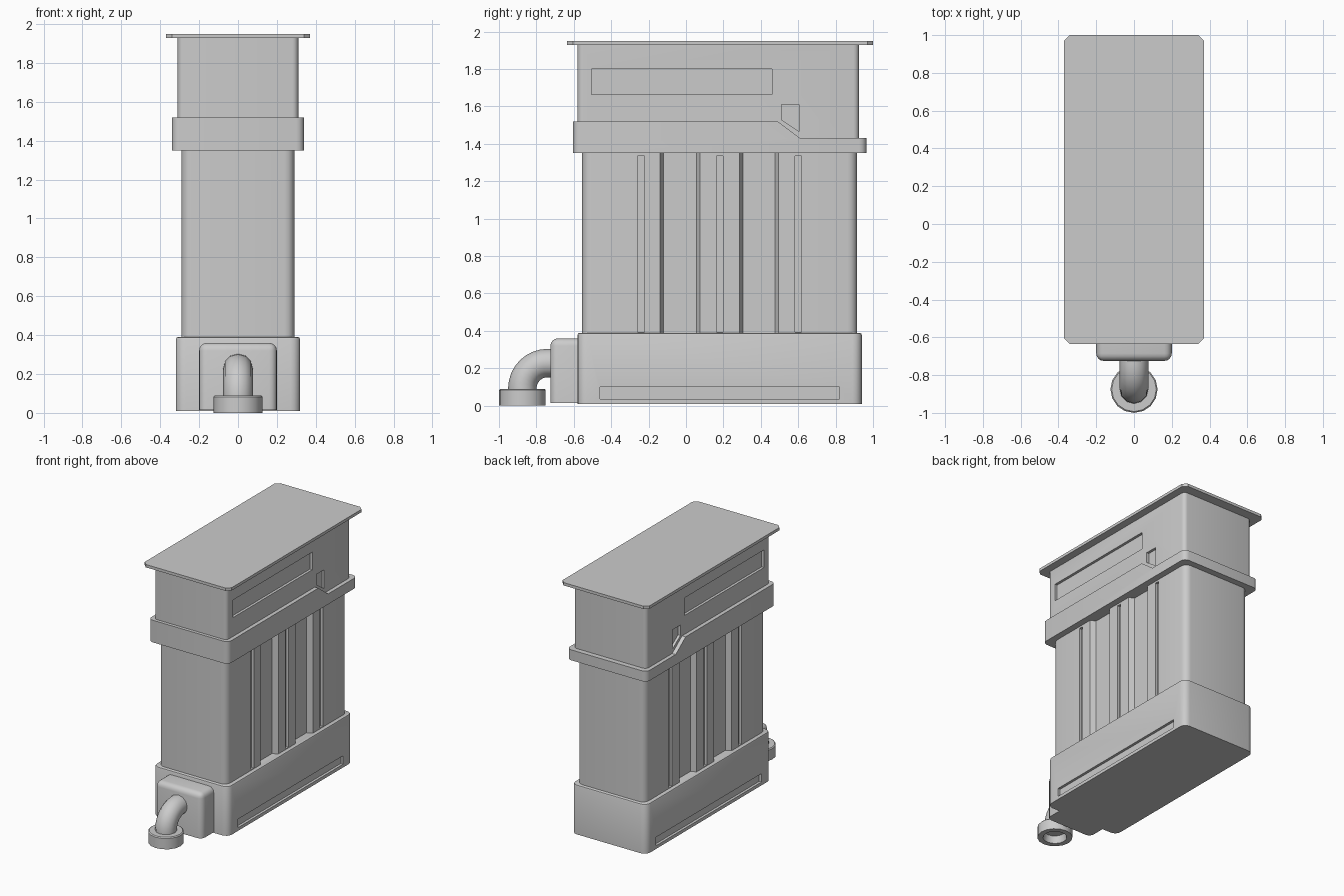
import bpy, bmesh, math

if "Cube" in bpy.data.objects:
    bpy.data.objects.remove(bpy.data.objects["Cube"])


def finish(name, bm):
    bmesh.ops.recalc_face_normals(bm, faces=bm.faces)
    me = bpy.data.meshes.new(name)
    bm.to_mesh(me)
    bm.free()
    ob = bpy.data.objects.new(name, me)
    bpy.context.collection.objects.link(ob)
    return ob


def activate(ob):
    bpy.ops.object.select_all(action='DESELECT')
    ob.select_set(True)
    bpy.context.view_layer.objects.active = ob


def smooth(ob, angle=35):
    activate(ob)
    bpy.ops.object.shade_smooth_by_angle(angle=math.radians(angle))


def add_prism(bm, pts, x0, x1):
    """Extrude a (y, z) outline along x."""
    a = [bm.verts.new((x0, y, z)) for y, z in pts]
    b = [bm.verts.new((x1, y, z)) for y, z in pts]
    bm.faces.new(a)
    bm.faces.new(b[::-1])
    for i in range(len(pts)):
        j = (i + 1) % len(pts)
        bm.faces.new((a[i], b[i], b[j], a[j]))


def rect(y0, y1, z0, z1):
    return [(y0, z0), (y1, z0), (y1, z1), (y0, z1)]


def shell(name, pts, half, radius, segs=4, rim=0):
    """Prism with rounded upright corners and an optional softened top edge."""
    bm = bmesh.new()
    add_prism(bm, pts, -half, half)
    up = [e for e in bm.edges
          if (e.verts[0].co - e.verts[1].co).xy.length < 1e-5]
    bmesh.ops.bevel(bm, geom=up, offset=radius, segments=segs, profile=0.5, affect='EDGES')
    if rim:
        top = max(v.co.z for v in bm.verts)
        edges = [e for e in bm.edges if all(v.co.z > top - 1e-4 for v in e.verts)]
        bmesh.ops.bevel(bm, geom=edges, offset=rim, segments=2, profile=0.5, affect='EDGES')
    return finish(name, bm)


def carve(ob, half, cuts):
    """Cut mirrored recesses (outline, depth) into both sides."""
    bm = bmesh.new()
    for pts, depth in cuts:
        for s in (-1, 1):
            add_prism(bm, pts, s * (half - depth), s * (half + 0.1))
    cutter = finish("cutter", bm)
    cutter.hide_render = True
    mod = ob.modifiers.new("recesses", 'BOOLEAN')
    mod.operation = 'DIFFERENCE'
    mod.solver = 'EXACT'
    mod.object = cutter
    activate(ob)
    bpy.ops.object.modifier_apply(modifier=mod.name)
    bpy.data.objects.remove(cutter)
    smooth(ob)


# base with long low recess
base = shell("base", rect(-0.58, 0.94, 0.01, 0.39), 0.32, 0.05, rim=0.012)
carve(base, 0.32, [(rect(-0.46, 0.82, 0.035, 0.10), 0.02)])

# ribbed middle: two wide channels and three narrow slots per side
middle = shell("middle_body", rect(-0.555, 0.915, 0.36, 1.38), 0.29, 0.05)
cuts = [(rect(y - 0.018, y + 0.018, 0.395, 1.335), 0.02) for y in (-0.24, 0.18, 0.60)]
carve(middle, 0.29, cuts)
bm = bmesh.new()
# channels have slightly slanted end walls, so they are cut with a z prism
for y0, y1 in ((-0.14, 0.075), (0.285, 0.495)):
    for s in (-1, 1):
        outline = [(0.25, y0 + 0.02), (0.29, y0), (0.35, y0), (0.35, y1), (0.29, y1), (0.25, y1 - 0.02)]
        f = bm.faces.new([bm.verts.new((s * x, y, 0.37)) for x, y in outline])
        r = bmesh.ops.extrude_face_region(bm, geom=[f])
        bmesh.ops.translate(bm, vec=(0, 0, 0.99),
                            verts=[v for v in r['geom'] if isinstance(v, bmesh.types.BMVert)])
channels = finish("channel_cutter", bm)
channels.hide_render = True
mod = middle.modifiers.new("channels", 'BOOLEAN')
mod.operation = 'DIFFERENCE'
mod.solver = 'EXACT'
mod.object = channels
activate(middle)
bpy.ops.object.modifier_apply(modifier=mod.name)
bpy.data.objects.remove(channels)
smooth(middle)

# stepped band
band = shell("band", [(-0.605, 1.35), (0.965, 1.35), (0.965, 1.43), (0.61, 1.43),
                      (0.49, 1.52), (-0.605, 1.52)], 0.34, 0.04)
smooth(band)

# upper body with long and small recesses
upper = shell("upper_body", rect(-0.58, 0.925, 1.40, 1.935), 0.31, 0.03)
carve(upper, 0.31, [(rect(-0.505, 0.46, 1.665, 1.80), 0.02),
                    ([(0.51, 1.53), (0.605, 1.465), (0.605, 1.61), (0.51, 1.61)], 0.02)])

# lid
shell("lid", rect(-0.635, 1.0, 1.928, 1.95), 0.37, 0.03, segs=1)

# pipe mounting block, rounded everywhere but the bottom and back
bm = bmesh.new()
add_prism(bm, rect(-0.725, -0.56, 0.015, 0.36), -0.2, 0.2)
edges = [e for e in bm.edges
         if not all(v.co.z < 0.02 for v in e.verts) and not all(v.co.y > -0.6 for v in e.verts)]
bmesh.ops.bevel(bm, geom=edges, offset=0.04, segments=4, profile=0.5, affect='EDGES')
smooth(finish("pipe_block", bm))

# elbow pipe
R, cy, cz = 0.135, -0.74, 0.093
path = [(-0.875, 0.06)]
path += [(cy - R * math.cos(t), cz + R * math.sin(t))
         for t in [i * math.pi / 16 for i in range(9)]]
path.append((-0.70, cz + R))
cu = bpy.data.curves.new("elbow_pipe", 'CURVE')
cu.dimensions = '3D'
cu.bevel_depth = 0.076
cu.bevel_resolution = 4
cu.use_fill_caps = True
sp = cu.splines.new('POLY')
sp.points.add(len(path) - 1)
for p, (y, z) in zip(sp.points, path):
    p.co = (0, y, z, 1)
pipe = bpy.data.objects.new("elbow_pipe", cu)
bpy.context.collection.objects.link(pipe)
activate(pipe)
bpy.ops.object.convert(target='MESH')
smooth(bpy.context.view_layer.objects.active)

# hollow outlet collar, turned around a vertical axis
bm = bmesh.new()
profile = [(0, 0.09), (0.118, 0.09), (0.125, 0.083), (0.125, 0), (0.085, 0), (0.075, 0.055), (0, 0.055)]
vs = [bm.verts.new((0, -0.875 - r, z)) for r, z in profile]
es = [bm.edges.new(p) for p in zip(vs, vs[1:])]
bmesh.ops.spin(bm, geom=vs + es, cent=(0, -0.875, 0), axis=(0, 0, 1),
               angle=2 * math.pi, steps=16, use_duplicate=False)
bmesh.ops.remove_doubles(bm, verts=bm.verts, dist=1e-4)
smooth(finish("outlet_collar", bm))
